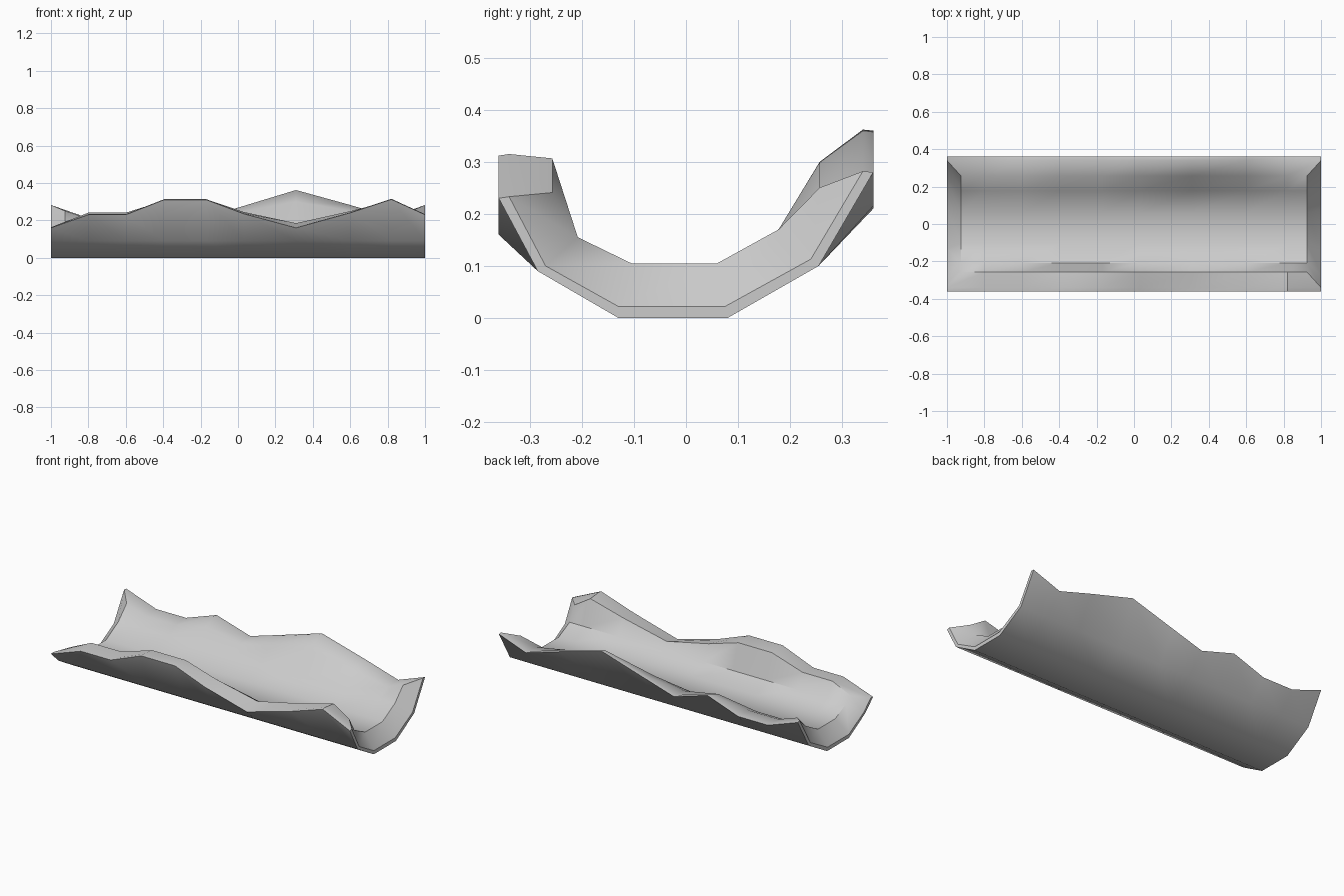
import bpy, bmesh, math

if "Cube" in bpy.data.objects:
    bpy.data.objects.remove(bpy.data.objects["Cube"])

# stations along the length, with the jagged rim height on each side
XS = [-1, -.8, -.6, -.395, -.17, .03, .31, .6, .82, 1]
FRONT = [.16, .23, .23, .31, .31, .235, .16, .24, .312, .23]
BACK = [.28, .21, .21, .282, .215, .275, .36, .28, .215, .28]

# half-pipe sections (y, z) between the rims: outside, lip, inside
OUTER = [(-.285, .09), (-.13, 0), (.08, 0), (.255, .1)]
LIP = [(-.27, .1), (-.13, .022), (.075, .022), (.24, .113)]
INNER = [(-.208, .155), (-.105, .105), (.06, .105), (.178, .17)]


def grid(bm, section, half_width, half_length, front, back):
    rows = []
    for x, f, b in zip(XS, FRONT, BACK):
        x = max(-half_length, min(half_length, x))
        pts = [(-half_width, front(f))] + section + [(half_width, back(b))]
        rows.append([bm.verts.new((x, y, z)) for y, z in pts])
    return rows


def skin(bm, rows):
    for a, b in zip(rows, rows[1:]):
        for j in range(len(a) - 1):
            bm.faces.new((a[j], a[j + 1], b[j + 1], b[j]))


def border(rows):
    return ([r[0] for r in rows] + rows[-1][1:]
            + [r[-1] for r in rows[-2::-1]] + rows[0][-2:0:-1])


bm = bmesh.new()
outer = grid(bm, OUTER, .36, 1, lambda z: z, lambda z: z)
lip = grid(bm, LIP, .34, 1, lambda z: z + .003, lambda z: z + .002)
inner = grid(bm, INNER, .257, .925,
             lambda z: .305 + .8 * (z - .31), lambda z: .30 + .62 * (z - .36))

# outside and inside walls
skin(bm, outer)
skin(bm, inner)

# thin broken edge, then the chamfer down to the inside wall
loops = [border(g) for g in (outer, lip, inner)]
for a, b in zip(loops, loops[1:]):
    n = len(a)
    for k in range(n):
        m = (k + 1) % n
        bm.faces.new((a[k], a[m], b[m], b[k]))
bmesh.ops.delete(bm, geom=[v for v in bm.verts if not v.link_faces], context='VERTS')
bmesh.ops.recalc_face_normals(bm, faces=bm.faces)

mesh = bpy.data.meshes.new("broken_trough")
bm.to_mesh(mesh)
bm.free()
trough = bpy.data.objects.new("broken_trough", mesh)
bpy.context.collection.objects.link(trough)
bpy.context.view_layer.objects.active = trough
trough.select_set(True)
bpy.ops.object.shade_smooth_by_angle(angle=math.radians(40))
